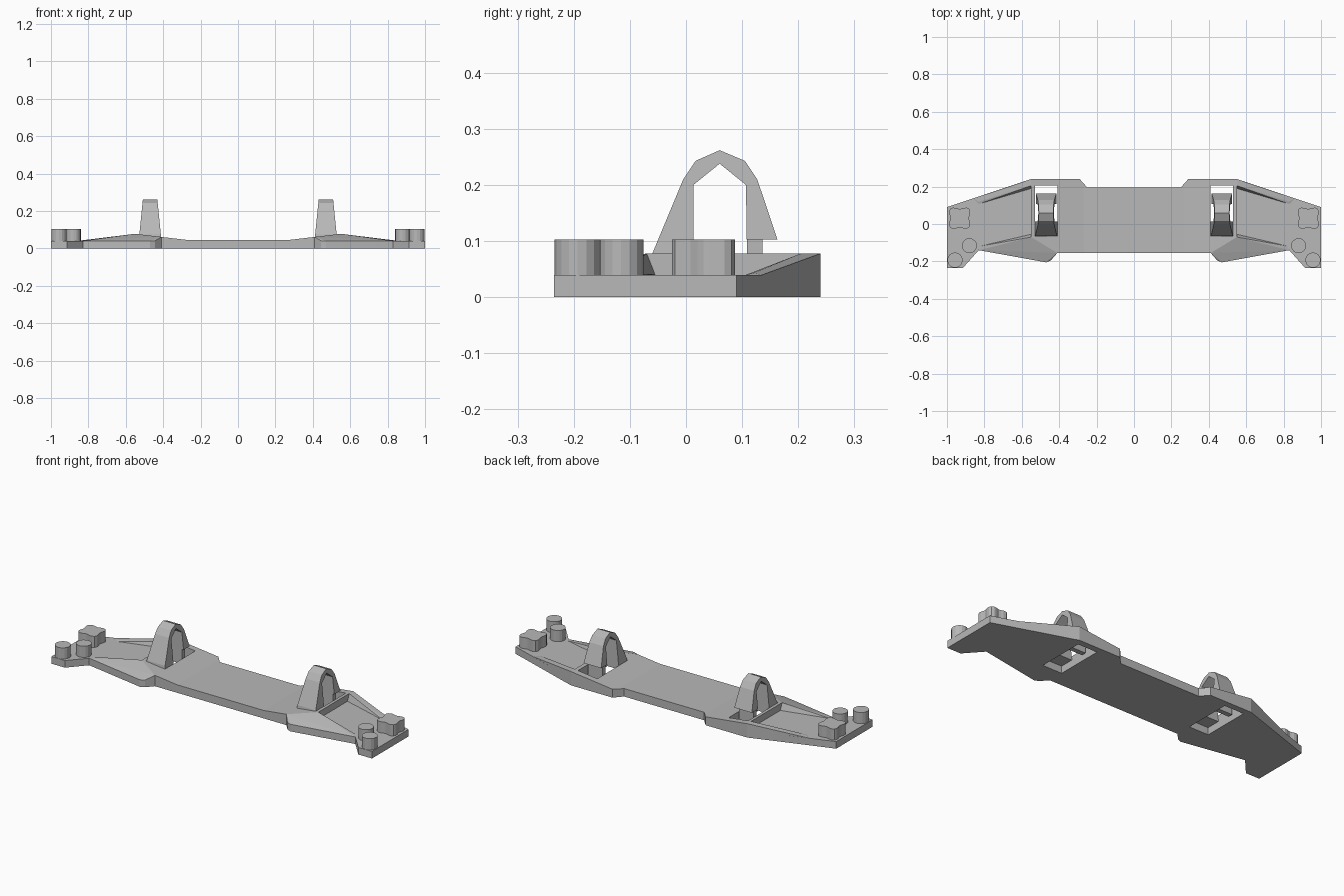
import bpy, bmesh, math

old = bpy.data.objects.get("Cube")
if old:
    bpy.data.objects.remove(old, do_unlink=True)

grey = bpy.data.materials.new("light_grey")
grey.use_nodes = True
grey.diffuse_color = (0.48, 0.48, 0.48, 1)
grey.node_tree.nodes["Principled BSDF"].inputs["Base Color"].default_value = grey.diffuse_color

FLOOR = 0.04      # top of the base plate
PEG_TOP = 0.103


def finish(name, bm, mirror=True):
    bmesh.ops.recalc_face_normals(bm, faces=bm.faces[:])
    mesh = bpy.data.meshes.new(name)
    bm.to_mesh(mesh)
    bm.free()
    mesh.materials.append(grey)
    obj = bpy.data.objects.new(name, mesh)
    bpy.context.collection.objects.link(obj)
    if mirror:
        obj.modifiers.new("other_side", 'MIRROR')
    return obj


def loft(name, first, second, mirror=True):
    """Join two matching outlines into a closed solid."""
    bm = bmesh.new()
    a = [bm.verts.new(p) for p in first]
    b = [bm.verts.new(p) for p in second]
    bm.faces.new(a)
    bm.faces.new(b[::-1])
    for i in range(len(a)):
        j = (i + 1) % len(a)
        bm.faces.new((a[i], a[j], b[j], b[i]))
    return finish(name, bm, mirror)


def prism(name, outline, low, top, mirror=True):
    """Upright solid; top is a function of x."""
    return loft(name, [(x, y, low) for x, y in outline],
                [(x, y, top(x)) for x, y in outline], mirror)


def hull(name, points):
    bm = bmesh.new()
    for p in points:
        bm.verts.new(p)
    res = bmesh.ops.convex_hull(bm, input=bm.verts[:])
    loose = [v for v in bm.verts if not v.link_faces]
    bmesh.ops.delete(bm, geom=loose, context='VERTS')
    return finish(name, bm)


def both_sides(half):
    return half + [(-x, y) for x, y in half[::-1]]


def slope(x):
    return 0.045 + (x - 0.27) * 0.033 / 0.28


# Flat base plate and raised centre deck
base = prism("base_plate", both_sides([
    (0.41, -0.155), (0.445, -0.195), (0.47, -0.205), (0.83, -0.14),
    (0.915, -0.235), (1, -0.235), (1, 0.09), (0.55, 0.24), (0.29, 0.24),
    (0.25, 0.195)]), 0, lambda x: FLOOR, False)
prism("centre_deck", both_sides([(0.27, -0.155), (0.27, 0.217), (0.25, 0.195)]),
      FLOOR, lambda x: 0.045, False)

# Sloping shoulders around the openings
shoulder = prism("shoulder", [(0.27, -0.155), (0.41, -0.155), (0.55, -0.07),
                              (0.55, 0.24), (0.29, 0.24), (0.27, 0.217)], FLOOR, slope)

# Rectangular openings through plate and shoulders
cutter = prism("opening_cutter", [(0.41, -0.065), (0.53, -0.065), (0.53, 0.205), (0.41, 0.205)],
               -0.1, lambda x: 0.2)
cutter.hide_render = True
for part in (base, shoulder):
    cut = part.modifiers.new("opening", 'BOOLEAN')
    cut.operation = 'DIFFERENCE'
    cut.solver = 'EXACT'
    cut.object = cutter
    bpy.context.view_layer.objects.active = part
    for mod in [m.name for m in part.modifiers]:
        bpy.ops.object.modifier_apply(modifier=mod)
bpy.data.objects.remove(cutter, do_unlink=True)

# Tapered ribs that border the outer pockets
hull("front_rib", [(0.41, -0.155, FLOOR), (0.41, -0.155, slope(0.41)),
                   (0.445, -0.195, FLOOR), (0.47, -0.205, FLOOR),
                   (0.83, -0.14, FLOOR), (0.82, -0.118, 0.042),
                   (0.55, -0.07, slope(0.55)), (0.55, -0.055, FLOOR)])
hull("back_rib", [(0.55, 0.24, FLOOR), (0.55, 0.24, slope(0.55)),
                  (0.55, 0.205, slope(0.55)), (0.55, 0.19, FLOOR),
                  (0.86, 0.136, FLOOR), (0.83, 0.12, 0.043), (0.83, 0.107, FLOOR)])

# Arched clips, narrowing toward the top
arch = [(-0.066, FLOOR), (-0.06, 0.078), (-0.005, 0.21), (0.017, 0.243),
        (0.06, 0.262), (0.105, 0.243), (0.127, 0.21), (0.163, PEG_TOP),
        (0.108, PEG_TOP), (0.107, 0.2), (0.06, 0.238), (0.013, 0.2), (0.013, FLOOR)]


def arch_side(sign):
    return [(0.47 + sign * (0.0575 - 0.1 * (z - 0.075)), y, z) for y, z in arch]


loft("arch_clip", arch_side(-1), arch_side(1))
prism("clip_tongue", [(0.425, 0.109), (0.515, 0.109), (0.515, 0.136), (0.425, 0.136)],
      0.02, lambda x: PEG_TOP)


# Round pegs and four-lobed pegs at the ends
def peg(name, cx, cy, radius, lobe, sides):
    ring = []
    for i in range(sides):
        t = 2 * math.pi * i / sides
        r = radius - lobe * math.cos(4 * t)
        ring.append((cx + r * math.cos(t), cy + r * math.sin(t)))
    prism(name, ring, FLOOR, lambda x: PEG_TOP)


peg("corner_peg", 0.957, -0.193, 0.041, 0, 16)
peg("inner_peg", 0.88, -0.116, 0.04, 0, 16)
peg("lobed_peg", 0.932, 0.031, 0.06, 0.011, 32)
